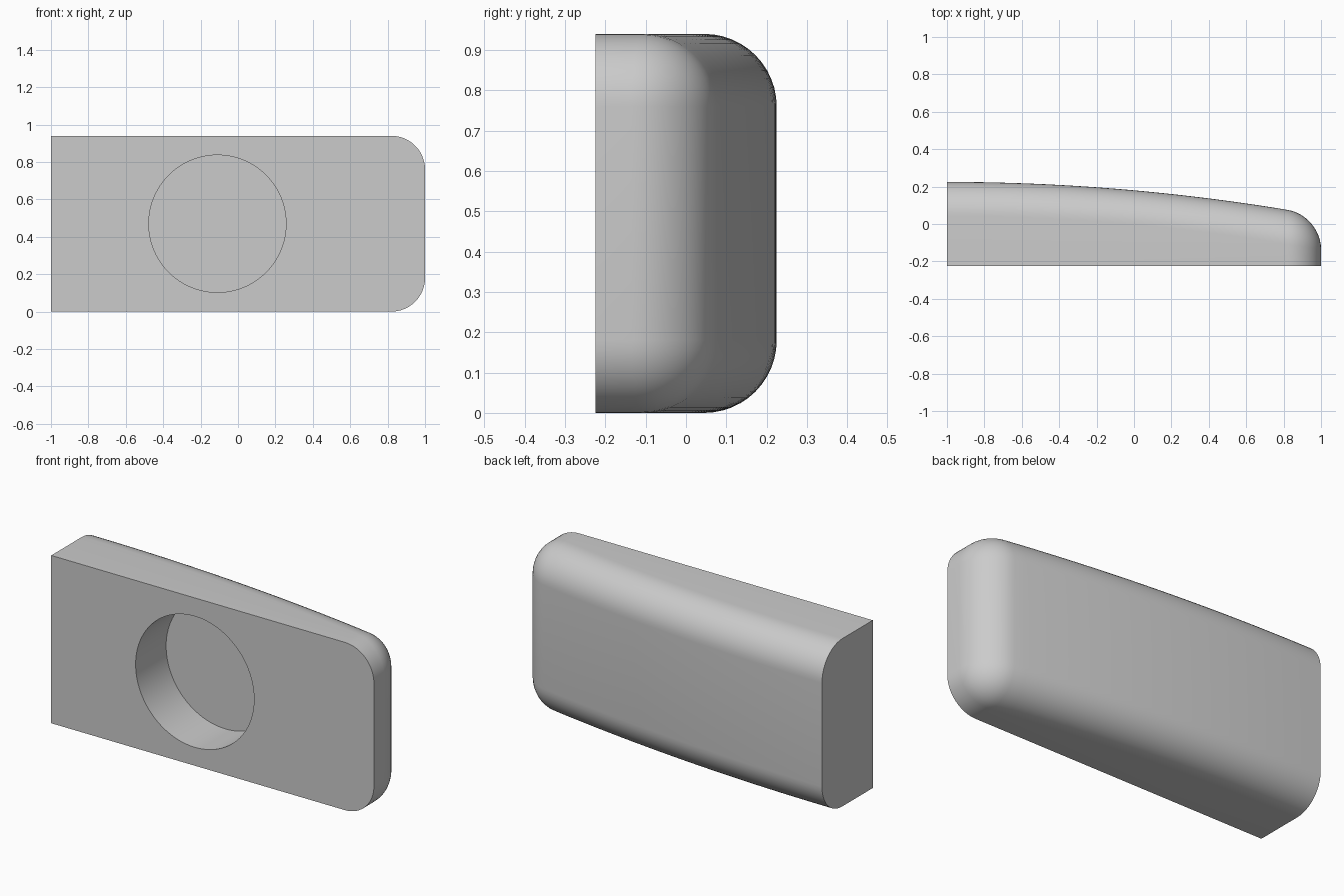
import bpy, bmesh, math
from mathutils import Matrix, Vector

cube = bpy.data.objects.get("Cube")
if cube:
    bpy.data.objects.remove(cube, do_unlink=True)

HEIGHT, FRONT, ROUND = 0.94, -0.225, 0.18
HOLE_X, HOLE_RADIUS, HOLE_DEPTH = -0.11, 0.367, 0.27

grey = bpy.data.materials.new("light_grey")
grey.use_nodes = True
grey.diffuse_color = (0.6, 0.6, 0.6, 1)
grey.node_tree.nodes["Principled BSDF"].inputs["Base Color"].default_value = (0.6, 0.6, 0.6, 1)


def make_object(name, bm):
    mesh = bpy.data.meshes.new(name)
    bm.to_mesh(mesh)
    bm.free()
    mesh.materials.append(grey)
    obj = bpy.data.objects.new(name, mesh)
    bpy.context.collection.objects.link(obj)
    return obj


def back_y(x):
    """Gently bowed back surface, falling towards the rounded end."""
    return 0.225 - 0.045 * (x + 1) ** 2


# Body: plan outline with a bowed back, extruded upwards
steps = 20
xs = [-1 + 1.76 * i / steps for i in range(steps + 1)] + [1]
outline = [(-1, FRONT), (1, FRONT)] + [(x, back_y(x)) for x in reversed(xs)]
bm = bmesh.new()
base = bm.faces.new([bm.verts.new((x, y, 0)) for x, y in outline])
top = bmesh.ops.extrude_face_region(bm, geom=[base])["geom"]
bmesh.ops.translate(bm, vec=(0, 0, HEIGHT),
                    verts=[g for g in top if isinstance(g, bmesh.types.BMVert)])
bmesh.ops.recalc_face_normals(bm, faces=bm.faces)


def is_rounded(edge):
    a, b = (v.co for v in edge.verts)
    on_back = a.y > 0 and b.y > 0
    vertical = abs(a.z - b.z) > 0.1
    at_end = a.x > 0.99 and b.x > 0.99
    return (on_back and not vertical) or (at_end and (not vertical or on_back))


# Round the back rim and the far end
bmesh.ops.bevel(bm, geom=[e for e in bm.edges if is_rounded(e)], offset=ROUND,
                offset_type='OFFSET', segments=12, profile=0.5, affect='EDGES',
                clamp_overlap=False)
body = make_object("body", bm)

# Round blind recess in the front
bm = bmesh.new()
bmesh.ops.create_cone(bm, cap_ends=True, segments=96, radius1=HOLE_RADIUS,
                      radius2=HOLE_RADIUS, depth=2 * HOLE_DEPTH,
                      matrix=Matrix.Translation(Vector((HOLE_X, FRONT, HEIGHT / 2)))
                      @ Matrix.Rotation(math.pi / 2, 4, 'X'))
cutter = make_object("recess_cutter", bm)
cutter.hide_render = True

cut = body.modifiers.new("recess", 'BOOLEAN')
cut.operation = 'DIFFERENCE'
cut.solver = 'EXACT'
cut.object = cutter
bpy.ops.object.select_all(action='DESELECT')
body.select_set(True)
bpy.context.view_layer.objects.active = body
bpy.ops.object.modifier_apply(modifier=cut.name)
bpy.data.objects.remove(cutter, do_unlink=True)
bpy.ops.object.shade_smooth_by_angle(angle=math.radians(30))
